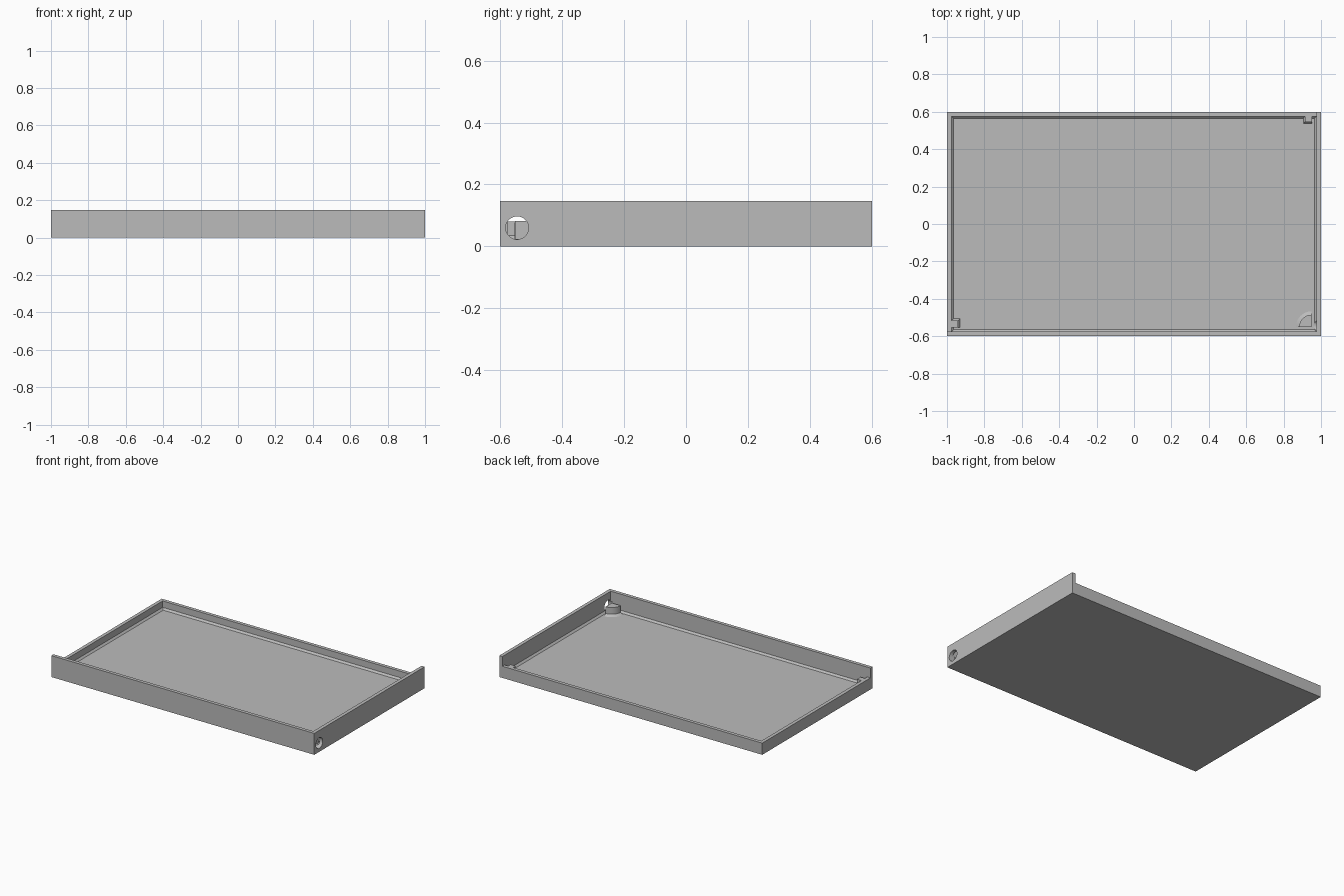
import bpy, bmesh, math

if "Cube" in bpy.data.objects:
    bpy.data.objects.remove(bpy.data.objects["Cube"])

HX, HY = 1.0, 0.6              # half length, half width
LOW, TALL = 0.08, 0.147        # wall heights
WALL, FLOOR, SKIRT = 0.024, 0.024, 0.012

grey = bpy.data.materials.new("plain_grey")
grey.use_nodes = True
grey.diffuse_color = (0.5, 0.5, 0.5, 1)
grey.node_tree.nodes["Principled BSDF"].inputs["Base Color"].default_value = (0.5, 0.5, 0.5, 1)


def loft(name, rings):
    """Closed solid through stacked rings of (outline, z)."""
    bm = bmesh.new()
    loops = [[bm.verts.new((x, y, z)) for x, y in pts] for pts, z in rings]
    n = len(loops[0])
    for a, b in zip(loops, loops[1:]):
        for i in range(n):
            j = (i + 1) % n
            bm.faces.new((a[i], a[j], b[j], b[i]))
    bm.faces.new(loops[0][::-1])
    bm.faces.new(loops[-1])
    bmesh.ops.recalc_face_normals(bm, faces=bm.faces)
    mesh = bpy.data.meshes.new(name)
    bm.to_mesh(mesh)
    bm.free()
    mesh.materials.append(grey)
    ob = bpy.data.objects.new(name, mesh)
    bpy.context.collection.objects.link(ob)
    return ob


def rect(x0, x1, y0, y1):
    return [(x0, y0), (x1, y0), (x1, y1), (x0, y1)]


def inset(d):
    return rect(-HX + d, HX - d, -HY + d, HY - d)


def quarter(cx, cy, r):
    arc = [math.radians(90 + 90 * i / 16) for i in range(17)]
    return [(cx, cy)] + [(cx + r * math.cos(a), cy + r * math.sin(a)) for a in arc]


def cut(target, cutter):
    mod = target.modifiers.new("cable_hole", "BOOLEAN")
    mod.operation = "DIFFERENCE"
    mod.solver = "EXACT"
    mod.object = cutter


# Tray: floor, low rim and the sloped skirt round the floor
tray = loft("tray", [(inset(0), 0), (inset(0), LOW), (inset(WALL), LOW),
                     (inset(WALL), FLOOR + SKIRT), (inset(WALL + SKIRT), FLOOR)])

# Raised part of the front and right walls, one L-shaped piece
ell = [(-HX, -HY), (HX, -HY), (HX, HY), (HX - WALL, HY),
       (HX - WALL, -HY + WALL), (-HX, -HY + WALL)]
raised = loft("raised_walls", [(ell, LOW), (ell, TALL)])

# Round hole through the right wall near the front
bpy.ops.mesh.primitive_cylinder_add(vertices=48, radius=0.037, depth=0.1,
                                    location=(1.01, -0.545, 0.06),
                                    rotation=(0, math.pi / 2, 0))
cutter = bpy.context.object
cutter.name = "hole_cutter"
cutter.hide_render = True
cutter.hide_viewport = True
cutter.display_type = "WIRE"
cut(tray, cutter)
cut(raised, cutter)

# Quarter-round post beside the hole, with a sloped foot
post = loft("corner_post", [(quarter(0.95, -0.552, 0.085), FLOOR - 0.004),
                            (quarter(0.95, -0.552, 0.085), FLOOR),
                            (quarter(0.95, -0.552, 0.067), FLOOR + SKIRT),
                            (quarter(0.95, -0.552, 0.067), LOW + 0.002)])

# Small locating tabs against the low walls
for name, foot, body in (
        ("back_tab", rect(0.905, 0.952, 0.537, 0.58), rect(0.914, 0.952, 0.546, 0.58)),
        ("left_tab", rect(-0.98, -0.931, -0.553, -0.506), rect(-0.98, -0.94, -0.553, -0.515))):
    loft(name, [(foot, FLOOR - 0.004), (foot, FLOOR), (body, FLOOR + SKIRT), (body, LOW - 0.002)])

# Smooth the post's curve while keeping its edges crisp
bpy.ops.object.select_all(action="DESELECT")
post.select_set(True)
bpy.context.view_layer.objects.active = post
bpy.ops.object.shade_smooth_by_angle(angle=math.radians(30))
